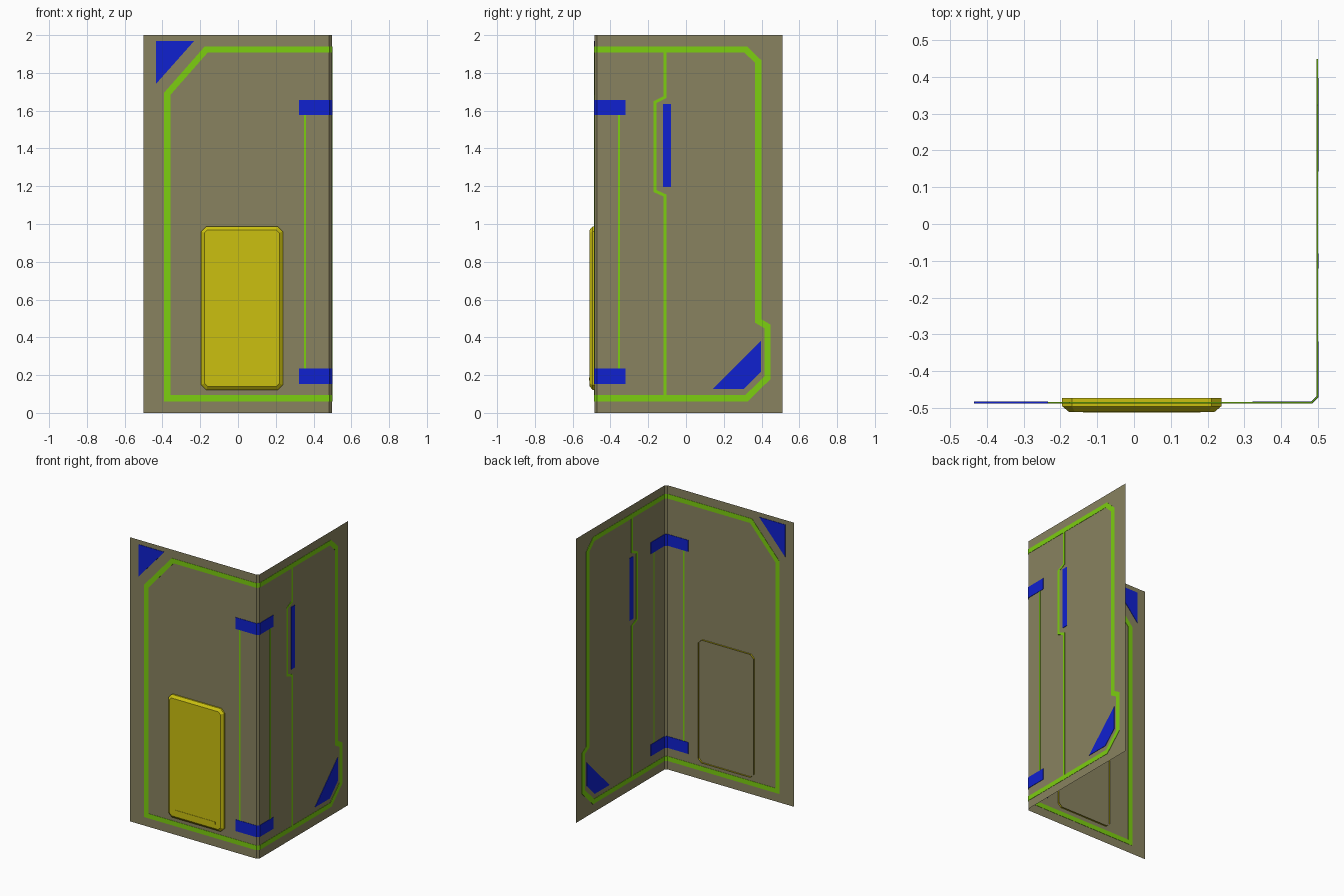
import bpy, bmesh
from math import sqrt
from mathutils import Vector

cube = bpy.data.objects.get("Cube")
if cube:
    bpy.data.objects.remove(cube, do_unlink=True)


def material(name, rgb):
    m = bpy.data.materials.new(name)
    m.use_nodes = True
    m.diffuse_color = (*rgb, 1)
    m.node_tree.nodes["Principled BSDF"].inputs["Base Color"].default_value = (*rgb, 1)
    return m


TAN = material("tan", (0.25, 0.225, 0.115))
GREEN = material("green", (0.2, 0.62, 0.005))
BLUE = material("blue", (0.005, 0.015, 0.63))
YELLOW = material("yellow", (0.6, 0.53, 0.005))

# Unfolded wall: s runs along the front, over the chamfered corner, along the side
FRONT_Y, SIDE_X, CHAMFER = -0.485, 0.498, 0.015
FOLD_A = SIDE_X - CHAMFER
FOLD_B = FOLD_A + CHAMFER * sqrt(2)
BACK_Y = 0.51


def side(y):
    return FOLD_B + y - (FRONT_Y + CHAMFER)


def fold(s, z):
    if s <= FOLD_A:
        return Vector((s, FRONT_Y, z))
    if s >= FOLD_B:
        return Vector((SIDE_X, FRONT_Y + CHAMFER + s - FOLD_B, z))
    d = (s - FOLD_A) / sqrt(2)
    return Vector((FOLD_A + d, FRONT_Y + d, z))


def add_object(name, bm, mat):
    me = bpy.data.meshes.new(name)
    bm.to_mesh(me)
    bm.free()
    me.materials.append(mat)
    ob = bpy.data.objects.new(name, me)
    bpy.context.collection.objects.link(ob)
    return ob


def folded(name, bm, mat, thick):
    """Crease a flat (s, z) mesh around the corner and give it thickness."""
    for s in (FOLD_A, FOLD_B):
        bmesh.ops.bisect_plane(bm, geom=bm.verts[:] + bm.edges[:] + bm.faces[:],
                               plane_co=(s, 0, 0), plane_no=(1, 0, 0))
    for v in bm.verts:
        v.co = fold(v.co.x, v.co.z)
    ob = add_object(name, bm, mat)
    if thick:
        mod = ob.modifiers.new("thickness", "SOLIDIFY")
        mod.thickness = thick
        mod.offset = 0
    return ob


def patch(name, pts, mat, thick=0.006):
    bm = bmesh.new()
    bm.faces.new([bm.verts.new((s, 0, z)) for s, z in pts])
    return folded(name, bm, mat, thick)


def rect(name, s0, s1, z0, z1, mat, thick=0.006):
    return patch(name, [(s0, z0), (s1, z0), (s1, z1), (s0, z1)], mat, thick)


def stripe(name, pts, width, closed=False):
    """Mitred ribbon of constant width along a path."""
    p = [Vector(q) for q in pts]
    n = len(p)
    bm = bmesh.new()
    pairs = []
    for i in range(n):
        before = p[i] - p[i - 1] if closed or i else p[1] - p[0]
        after = p[(i + 1) % n] - p[i] if closed or i < n - 1 else before
        n0 = Vector((-before.y, before.x)).normalized()
        n1 = Vector((-after.y, after.x)).normalized()
        miter = (n0 + n1) / (1 + n0.dot(n1)) * width / 2
        pairs.append([bm.verts.new((q.x, 0, q.y)) for q in (p[i] - miter, p[i] + miter)])
    for i in range(n if closed else n - 1):
        a, b = pairs[i], pairs[(i + 1) % n]
        bm.faces.new((a[0], b[0], b[1], a[1]))
    return folded(name, bm, GREEN, 0.004)


# Folded wall sheet
rect("wall", -0.5, side(BACK_Y), 0, 2, TAN, 0)

# Green border running round both wings
LOW, HIGH = 0.077, 1.924
stripe("border_stripe", [
    (-0.374, LOW), (side(0.32), LOW), (side(0.432), 0.187), (side(0.432), 0.457),
    (side(0.382), 0.487), (side(0.382), 1.86), (side(0.316), HIGH),
    (-0.168, HIGH), (-0.374, 1.69)], 0.033, closed=True)

# Thin lines beside the corner and the door seam
for name, s in (("front_hinge_line", 0.355), ("side_hinge_line", side(-0.355))):
    stripe(name, [(s, 0.22), (s, 1.59)], 0.011)
seam, bulge = side(-0.11), side(-0.165)
stripe("door_seam", [(seam, LOW), (seam, 1.15), (bulge, 1.175), (bulge, 1.645),
                     (seam, 1.672), (seam, HIGH)], 0.016)

# Blue hinge bands, handle and corner plates
for name, z in (("lower_hinge_band", 0.153), ("upper_hinge_band", 1.576)):
    rect(name, 0.322, side(-0.319), z, z + 0.081, BLUE)
rect("door_handle", side(-0.121), side(-0.08), 1.197, 1.636, BLUE)
patch("front_corner_plate", [(-0.434, 1.742), (-0.233, 1.968), (-0.434, 1.968)], BLUE)
patch("side_corner_plate", [(side(0.143), 0.127), (side(0.307), 0.127),
                            (side(0.396), 0.217), (side(0.396), 0.381)], BLUE)


# Yellow panel: chamfered shell, open at the back
def panel_ring(bm, inset, y, cut):
    x0, x1, z0, z1 = -0.195 + inset, 0.237 - inset, 0.122 + inset, 0.987 - inset
    pts = [(x0 + cut, z0), (x1 - cut, z0), (x1, z0 + cut), (x1, z1 - cut),
           (x1 - cut, z1), (x0 + cut, z1), (x0, z1 - cut), (x0, z0 + cut)]
    return [bm.verts.new((x, y, z)) for x, z in pts]


bm = bmesh.new()
rings = [panel_ring(bm, 0, -0.473, 0.026), panel_ring(bm, 0, -0.495, 0.026),
         panel_ring(bm, 0.018, -0.51, 0.016)]
for a, b in zip(rings, rings[1:]):
    for i in range(8):
        j = (i + 1) % 8
        bm.faces.new((a[i], a[j], b[j], b[i]))
bm.faces.new(rings[-1])
bmesh.ops.recalc_face_normals(bm, faces=bm.faces[:])
add_object("panel", bm, YELLOW)

# Slim ridge near the foot of the panel
bm = bmesh.new()
bmesh.ops.create_cube(bm, size=1)
bmesh.ops.scale(bm, vec=(0.32, 0.005, 0.016), verts=bm.verts)
bmesh.ops.translate(bm, vec=(0.021, -0.51, 0.18), verts=bm.verts)
add_object("panel_ridge", bm, YELLOW)
